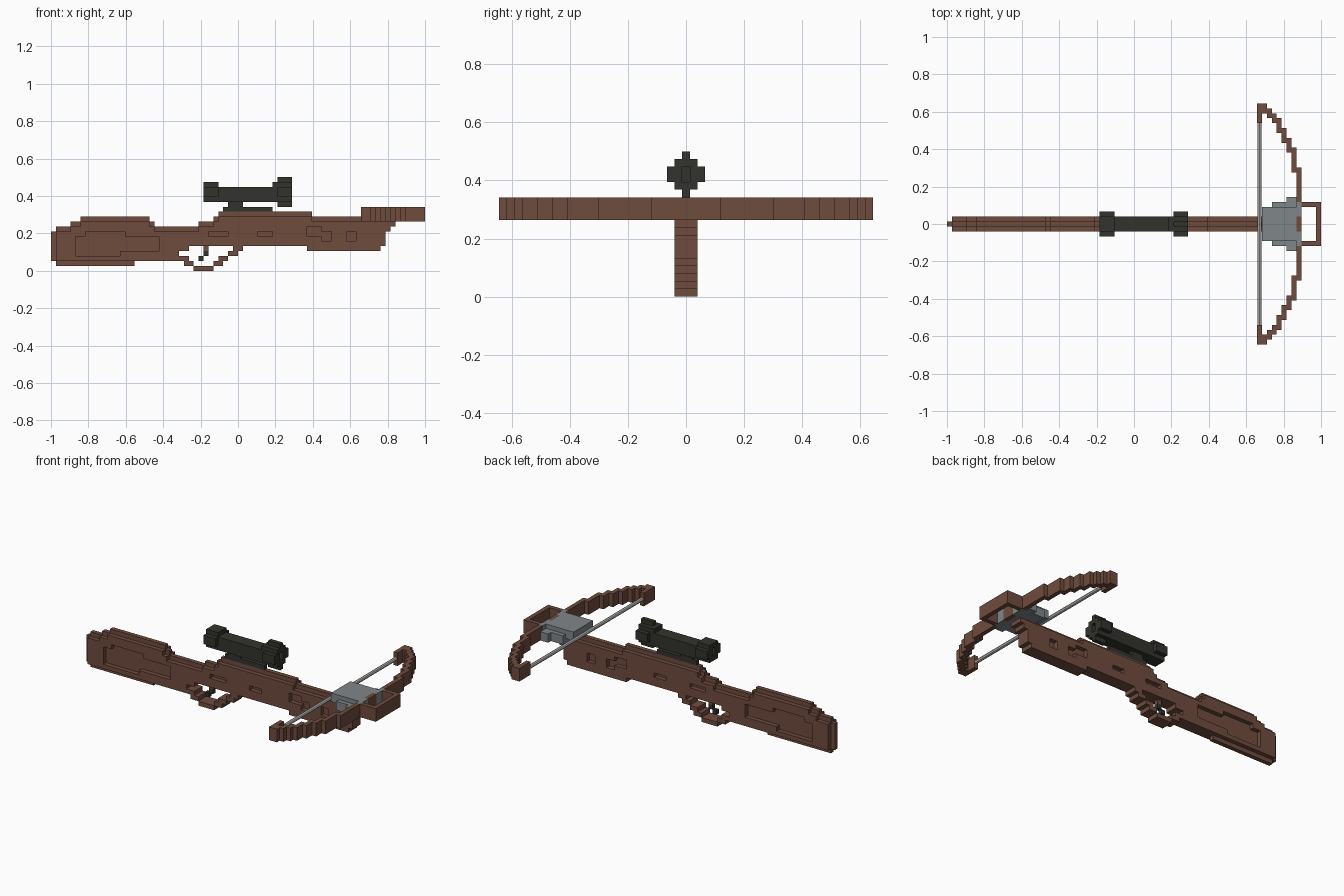
import bpy, bmesh, math
from mathutils import Vector

if "Cube" in bpy.data.objects:
    bpy.data.objects.remove(bpy.data.objects["Cube"])

V = 2 / 76          # block size: the model is 76 blocks long


def material(name, rgb):
    m = bpy.data.materials.new(name)
    m.diffuse_color = (*rgb, 1)
    m.use_nodes = True
    m.node_tree.nodes["Principled BSDF"].inputs["Base Color"].default_value = m.diffuse_color
    return m


BROWN = material("brown wood", (0.162, 0.072, 0.047))
DARK = material("dark metal", (0.032, 0.034, 0.026))
GREY = material("grey metal", (0.216, 0.238, 0.252))
PALE = material("pale string", (0.54, 0.54, 0.53))


def box(i0, i1, k0, k1, j0=-1, j1=1):
    """Blocks i0..i1-1 along x, k0..k1-1 up, and j0..j1 inclusive across."""
    return {(i, j, k) for i in range(i0, i1) for j in range(j0, j1 + 1) for k in range(k0, k1)}


def build(name, cells, mat):
    """Skin a set of blocks with only its outside faces, merged flat."""
    bm = bmesh.new()
    for c in cells:
        for axis in range(3):
            for s in (0, 1):
                n = list(c)
                n[axis] += 2 * s - 1
                if tuple(n) in cells:
                    continue
                a, b = (axis + 1) % 3, (axis + 2) % 3
                ring = [(0, 0), (1, 0), (1, 1), (0, 1)]
                verts = []
                for u, w in (ring if s else ring[::-1]):
                    p = list(c)
                    p[axis] += s
                    p[a] += u
                    p[b] += w
                    verts.append(bm.verts.new((p[0] * V - 1, (p[1] - 0.5) * V, p[2] * V)))
                bm.faces.new(verts)
    bmesh.ops.remove_doubles(bm, verts=bm.verts, dist=1e-4)
    bmesh.ops.dissolve_limit(bm, angle_limit=0.01, verts=bm.verts, edges=bm.edges)
    me = bpy.data.meshes.new(name)
    bm.to_mesh(me)
    bm.free()
    me.materials.append(mat)
    ob = bpy.data.objects.new(name, me)
    bpy.context.collection.objects.link(ob)
    return ob


# Stock: runs of (start, end, bottom, top); the middle layer stands proud as a ridge
stock = set()
for i0, i1, k0, k1 in [(0, 1, 2, 8), (1, 4, 1, 9), (4, 6, 1, 10), (6, 17, 1, 11), (17, 20, 2, 11),
                       (20, 21, 2, 10), (21, 26, 2, 9), (26, 28, 4, 9), (28, 30, 5, 9),
                       (30, 33, 5, 10), (33, 34, 5, 11), (34, 52, 5, 12), (52, 53, 4, 12),
                       (53, 67, 4, 11), (67, 68, 5, 11), (68, 69, 8, 11), (69, 70, 9, 11)]:
    stock |= box(i0, i1, k0, k1, 0, 0)
    if i0 > 0:
        low = k0 + 1 if i1 <= 17 else k0
        stock |= box(i0, i1, low, k1 - 1)
# recessed panel and small notches on both sides
for i0, i1, k0, k1 in [(5, 22, 4, 7), (5, 14, 3, 4), (7, 15, 7, 8), (32, 36, 7, 8), (42, 45, 7, 8),
                       (52, 55, 7, 9), (55, 57, 6, 8), (60, 62, 6, 8)]:
    stock -= box(i0, i1, k0, k1, -1, -1) | box(i0, i1, k0, k1, 1, 1)
build("stock", stock, BROWN)

# Trigger guard loop and trigger
guard = set()
for i0, i1, k in [(26, 28, 2), (27, 29, 1), (29, 33, 0), (33, 35, 1), (34, 36, 2), (36, 38, 3), (37, 39, 4)]:
    guard |= box(i0, i1, k, k + 1)
build("trigger_guard", guard, BROWN)
build("trigger_root", box(31, 32, 4, 5, 0, 0), BROWN)
build("trigger", box(31, 32, 3, 4, 0, 0) | box(30, 31, 2, 3, 0, 0), DARK)

# Scope: tube, two stepped rings, post and rail
scope = box(34, 46, 14, 17) | box(45, 46, 14, 18)
for i0, i1 in [(31, 34), (46, 49)]:
    scope |= box(i0, i1, 14, 18) | box(i0, i1, 15, 17, -2, 2)
scope |= box(46, 49, 13, 19, 0, 0)
scope -= box(48, 49, 15, 17, 0, 0) | box(31, 32, 15, 17, 0, 0)   # sunken lenses
scope |= box(36, 39, 13, 14, 0, 0) | box(35, 45, 12, 13, 0, 0)
build("scope", scope, DARK)

# Bow limbs, mirrored: (start, end, inner row, outer row)
bow = box(71, 72, 10, 13, -1, 1)
for i0, i1, j0, j1 in [(63, 65, 24, 24), (63, 64, 21, 23), (64, 66, 23, 23), (65, 66, 22, 22),
                       (66, 67, 21, 22), (67, 68, 19, 21), (68, 69, 17, 19), (69, 70, 15, 17),
                       (70, 71, 11, 15), (71, 72, 5, 11)]:
    bow |= box(i0, i1, 10, 13, j0, j1) | box(i0, i1, 10, 13, -j1, -j0)
build("bow", bow, BROWN)

# Stirrup loop at the nose
stirrup = box(72, 76, 10, 13, -4, 4) - box(72, 75, 10, 13, -3, 3)
build("stirrup", stirrup, BROWN)

# Grey mounting block, widening toward the bow
mount = box(64, 71, 11, 13, -3, 3) | box(66, 71, 10, 12, -4, 4) | box(69, 71, 10, 12, -5, 5)
mount |= box(71, 72, 10, 13, -4, -2) | box(71, 72, 10, 13, 2, 4)
build("bow_mount", mount - stock, GREY)

# String between the limb tips
bm = bmesh.new()
bmesh.ops.create_cone(bm, cap_ends=True, segments=8, radius1=0.011, radius2=0.011, depth=41 * V + 0.02)
me = bpy.data.meshes.new("bow_string")
bm.to_mesh(me)
bm.free()
me.materials.append(PALE)
string = bpy.data.objects.new("bow_string", me)
string.rotation_euler.x = math.pi / 2
string.location = Vector((63.5 * V - 1, 0, 11.5 * V))
bpy.context.collection.objects.link(string)
